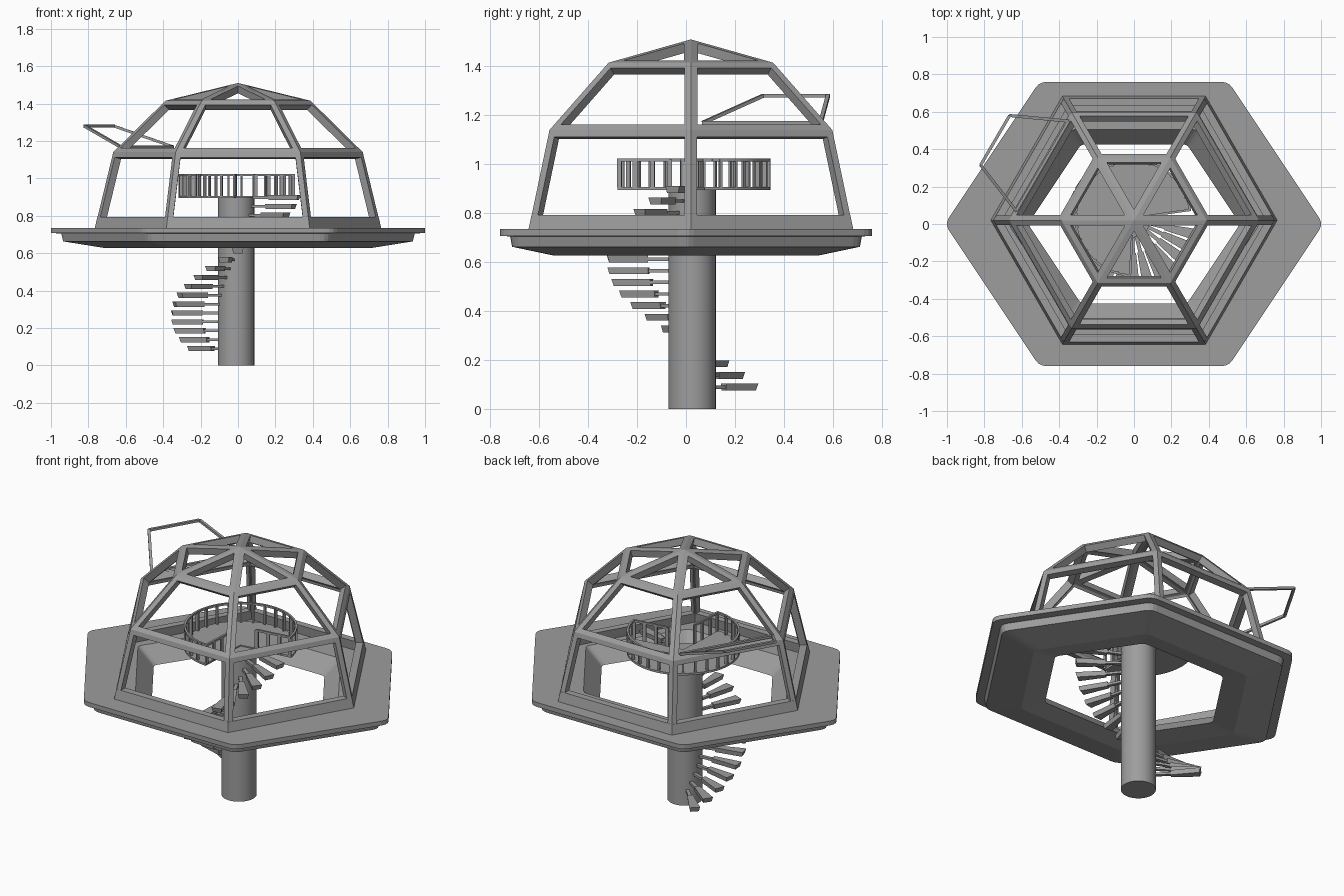
import bpy
import bmesh
from math import sin, cos, radians, pi
from mathutils import Vector

cube = bpy.data.objects.get("Cube")
if cube:
    bpy.data.objects.remove(cube, do_unlink=True)

grey = bpy.data.materials.new("mid_grey")
grey.use_nodes = True
colour = (0.34, 0.34, 0.34, 1)
grey.diffuse_color = colour
grey.node_tree.nodes["Principled BSDF"].inputs["Base Color"].default_value = colour


def finish(name, bm, smooth=False, recalc=True):
    if recalc:
        bmesh.ops.recalc_face_normals(bm, faces=bm.faces[:])
    mesh = bpy.data.meshes.new(name)
    bm.to_mesh(mesh)
    bm.free()
    mesh.materials.append(grey)
    ob = bpy.data.objects.new(name, mesh)
    bpy.context.collection.objects.link(ob)
    if smooth:
        bpy.ops.object.select_all(action='DESELECT')
        ob.select_set(True)
        bpy.context.view_layer.objects.active = ob
        bpy.ops.object.shade_smooth_by_angle(angle=radians(30))
    return ob


def loft(bm, rings, closed=False, caps=False):
    """Join equal-length rings of points; closed wraps the last to the first."""
    loops = [[bm.verts.new(p) for p in ring] for ring in rings]
    pairs = list(zip(loops, loops[1:]))
    if closed:
        pairs.append((loops[-1], loops[0]))
    for a, b in pairs:
        for i in range(len(a)):
            j = (i + 1) % len(a)
            bm.faces.new((a[i], a[j], b[j], b[i]))
    if caps:
        bm.faces.new(loops[0])
        bm.faces.new(loops[-1])
    return loops


def beam(bm, a, b, width, height):
    """Rectangular bar from a to b."""
    a, b = Vector(a), Vector(b)
    d = (b - a).normalized()
    side = d.cross(Vector((0, 0, 1))).normalized() * width / 2
    top = side.cross(d).normalized() * height / 2
    corners = (side + top, top - side, -side - top, side - top)
    loft(bm, [[p + c for c in corners] for p in (a, b)], caps=True)


def circle(r, z, cx, cy, n):
    return [Vector((cx + r * cos(2 * pi * i / n), cy + r * sin(2 * pi * i / n), z))
            for i in range(n)]


# Base ring: stretched hexagon with rounded corners and a sloping inner wall
raw = [Vector(p) for p in ((1.012, 0), (0.506, 0.76), (-0.506, 0.76),
                           (-1.012, 0), (-0.506, -0.76), (0.506, -0.76))]
outline = []
for i, c in enumerate(raw):
    p = c + (raw[i - 1] - c).normalized() * 0.04
    q = c + (raw[(i + 1) % 6] - c).normalized() * 0.04
    for t in (0, 0.33, 0.67, 1):
        outline.append(p * (1 - t) ** 2 + c * 2 * t * (1 - t) + q * t * t)
profile = ((1, 0.735), (1, 0.708), (0.945, 0.705), (0.935, 0.663),
           (0.71, 0.627), (0.56, 0.645), (0.665, 0.735))
bm = bmesh.new()
loft(bm, [[(p.x * s, p.y * s, z) for p in outline] for s, z in profile], closed=True)
finish("base_ring", bm)

# Dome frame: panels inset, opened and thickened inwards
DY = 0.02
levels = [circle(r, z, 0, DY, 6) for r, z in ((0.765, 0.735), (0.667, 1.14), (0.388, 1.415))]
bm = bmesh.new()
rim = loft(bm, levels)[-1]
apex = bm.verts.new((0, DY, 1.51))
for i in range(6):
    bm.faces.new((rim[i], rim[(i + 1) % 6], apex))
bm.normal_update()
panels = bm.faces[:]
bmesh.ops.inset_individual(bm, faces=panels, thickness=0.029, use_even_offset=True)
bmesh.ops.delete(bm, geom=panels, context='FACES')
dome = finish("dome_frame", bm, recalc=False)
mod = dome.modifiers.new("thickness", 'SOLIDIFY')
mod.thickness = 0.04
mod.offset = -1
mod.use_even_offset = True

# Sill under the dome
bm = bmesh.new()
loft(bm, [circle(r, z, 0, DY, 6) for r, z in
          ((0.766, 0.734), (0.752, 0.793), (0.705, 0.793), (0.715, 0.734))], closed=True)
finish("dome_sill", bm)

# Open window frame, hinged on the middle rail
bm = bmesh.new()
win = [(-0.35, 0.55, 1.17), (-0.63, 0.07, 1.17), (-0.82, 0.315, 1.28), (-0.665, 0.58, 1.28)]
for i in range(4):
    beam(bm, win[i - 1], win[i], 0.016, 0.014)
finish("open_window_frame", bm)

# Central column
CX, CY = -0.01, 0.025
bm = bmesh.new()
loft(bm, [circle(0.097, z, CX, CY, 32) for z in (0, 0.9)], caps=True)
finish("column", bm, smooth=True)

# Spiral stairs: tapered treads on thin stems
bm = bmesh.new()
for i in range(18):
    ang = radians(134 + 12.5 * i)
    z = 0.09 + 0.0475 * i
    out = Vector((cos(ang), sin(ang), 0))
    side = Vector((-sin(ang), cos(ang), 0))
    mid = Vector((CX, CY, z))
    beam(bm, mid + out * 0.09, mid + out * 0.2, 0.02, 0.014)
    rings = []
    for r, half, inset in ((0.18, 0.016, 0), (0.347, 0.03, 0.008)):
        rings.append([mid + out * (r - k * inset) + side * sx * half * (1 - 0.2 * k)
                      + Vector((0, 0, 0.014 - 0.028 * k))
                      for sx, k in ((-1, 0), (1, 0), (1, 1), (-1, 1))])
    loft(bm, rings, caps=True)
finish("spiral_stairs", bm)

# Lookout platform: disc with a sector left open for the stairs
PX, PY, R = -0.005, 0.032, 0.313
START, END, STEPS = 8, 267, 44


def on_disc(t, r, z):
    a = radians(START + (END - START) * t)
    return Vector((PX + r * cos(a), PY + r * sin(a), z))


bm = bmesh.new()
centre = Vector((PX, PY, 0))
loft(bm, [[centre + Vector((0, 0, z))] + [on_disc(i / STEPS, R, z) for i in range(STEPS + 1)]
          for z in (0.895, 0.907)], caps=True)
finish("platform", bm, smooth=True)

# Railing: curved handrail, posts, and straight runs along the opening
bm = bmesh.new()
for i in range(STEPS):
    beam(bm, on_disc(i / STEPS, R - 0.006, 1.018),
         on_disc((i + 1) / STEPS, R - 0.006, 1.018), 0.012, 0.012)
POSTS = 20
for i in range(POSTS + 1):
    beam(bm, on_disc(i / POSTS, R - 0.018, 0.962), on_disc(i / POSTS, R, 0.962), 0.01, 0.115)
for t in (0, 1):
    beam(bm, on_disc(t, 0.1, 1.018), on_disc(t, R, 1.018), 0.012, 0.012)
    for r in (0.1, 0.17, 0.24):
        beam(bm, on_disc(t, r - 0.01, 0.962), on_disc(t, r + 0.01, 0.962), 0.01, 0.115)
finish("railing", bm)
